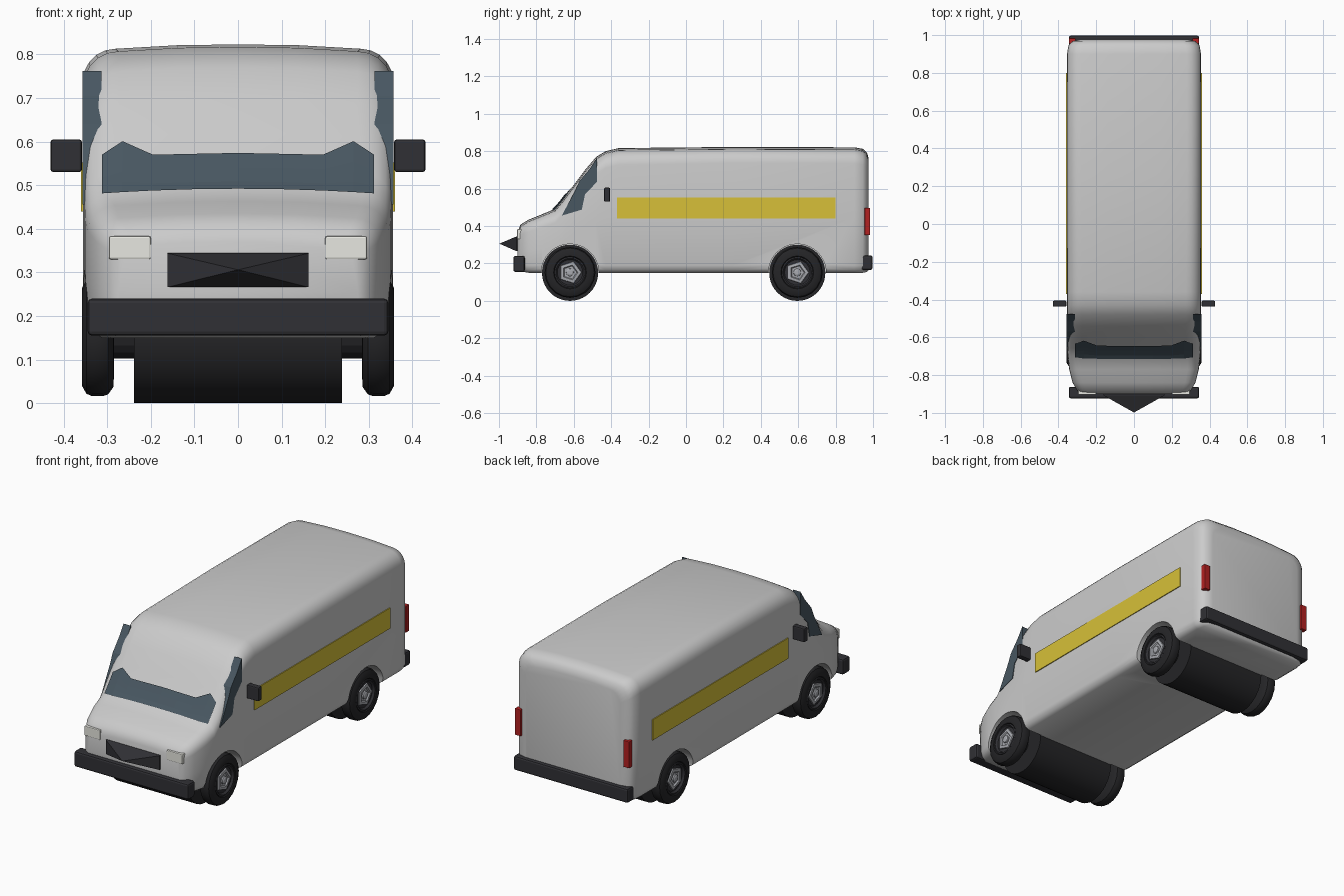
import bpy, bmesh, math
from mathutils import Vector
from mathutils.bvhtree import BVHTree

if "Cube" in bpy.data.objects:
    bpy.data.objects.remove(bpy.data.objects["Cube"])


def mat(name, r, g, b):
    m = bpy.data.materials.new(name)
    m.diffuse_color = (r, g, b, 1)
    m.use_nodes = True
    m.node_tree.nodes["Principled BSDF"].inputs["Base Color"].default_value = m.diffuse_color
    return m


DARK = mat("dark_plastic", 0.03, 0.03, 0.035)
RUBBER = mat("rubber", 0.018, 0.018, 0.02)
GLASS = mat("glass", 0.065, 0.095, 0.12)
YELLOW = mat("yellow", 0.68, 0.53, 0.04)
RED = mat("red", 0.45, 0.015, 0.015)
LAMP = mat("lamp", 0.8, 0.8, 0.75)
METAL = mat("metal", 0.4, 0.41, 0.44)


def make(name, verts, faces, m=None, smooth=None):
    me = bpy.data.meshes.new(name)
    me.from_pydata([tuple(v) for v in verts], [], faces)
    bm = bmesh.new()
    bm.from_mesh(me)
    bmesh.ops.recalc_face_normals(bm, faces=bm.faces)
    bm.to_mesh(me)
    bm.free()
    ob = bpy.data.objects.new(name, me)
    bpy.context.collection.objects.link(ob)
    if m:
        me.materials.append(m)
    if smooth:
        smooth_by(ob, smooth)
    return ob


def select(ob):
    bpy.ops.object.select_all(action='DESELECT')
    ob.select_set(True)
    bpy.context.view_layer.objects.active = ob


def smooth_by(ob, deg):
    select(ob)
    bpy.ops.object.shade_smooth_by_angle(angle=math.radians(deg))


def loft(name, rings, m=None, smooth=None):
    n = len(rings[0])
    faces = [(i * n + j, i * n + (j + 1) % n, (i + 1) * n + (j + 1) % n, (i + 1) * n + j)
             for i in range(len(rings) - 1) for j in range(n)]
    faces += [tuple(range(n)), tuple(range((len(rings) - 1) * n, len(rings) * n))]
    return make(name, [v for r in rings for v in r], faces, m, smooth)


def box(name, x, y, z, m, bevel=0.0):
    ob = loft(name, [[(a, y[0], z[0]), (a, y[1], z[0]), (a, y[1], z[1]), (a, y[0], z[1])] for a in x], m)
    if bevel:
        b = ob.modifiers.new("bevel", 'BEVEL')
        b.width = bevel
        b.segments = 2
    return ob


def lathe_x(name, profile, y, z, side=1, seg=24, m=None, smooth=None, phase=0.0):
    # profile holds (x, radius) pairs, spun around an axle along x
    rings = [[(side * x, y + r * math.cos(phase + math.tau * k / seg),
               z + r * math.sin(phase + math.tau * k / seg)) for k in range(seg)] for x, r in profile]
    return loft(name, rings, m, smooth)


# Body: rounded cross-sections along y as (y, bottom, top, half width, corner radius)
stations = [(-0.90, 0.18, 0.37, 0.275, 0.04), (-0.885, 0.158, 0.408, 0.30, 0.045),
            (-0.84, 0.15, 0.435, 0.325, 0.055), (-0.77, 0.15, 0.463, 0.343, 0.06),
            (-0.70, 0.15, 0.492, 0.35, 0.065), (-0.66, 0.15, 0.54, 0.352, 0.07),
            (-0.60, 0.15, 0.62, 0.353, 0.075), (-0.54, 0.15, 0.70, 0.354, 0.08),
            (-0.48, 0.15, 0.77, 0.355, 0.08), (-0.43, 0.15, 0.80, 0.355, 0.08),
            (-0.36, 0.15, 0.817, 0.355, 0.08), (0.25, 0.15, 0.823, 0.356, 0.075),
            (0.90, 0.15, 0.821, 0.355, 0.075), (0.945, 0.15, 0.813, 0.347, 0.075),
            (0.968, 0.155, 0.793, 0.325, 0.07), (0.977, 0.165, 0.76, 0.285, 0.06)]


def section(y, zb, zt, hw, r):
    half = [(hw - 0.03, zb), (hw - 0.008, zb + 0.015), (hw, zb + 0.04), (hw, (zb + zt - r) / 2)]
    half += [(hw - r + r * math.cos(a), zt - 0.01 - r + r * math.sin(a))
             for a in [math.pi / 2 * k / 5 for k in range(6)]]
    half += [((hw - r) / 2, zt - 0.002)]
    return [(x, y, z) for x, z in half] + [(0, y, zt)] + [(-x, y, z) for x, z in reversed(half)]


body = loft("body", [section(*s) for s in stations])
bm = bmesh.new()
bm.from_mesh(body.data)
bmesh.ops.triangulate(bm, faces=bm.faces)
tree = BVHTree.FromBMesh(bm)
bm.free()

# Wheel arches cut into the body
AXLES = (("front", -0.62), ("rear", 0.595))
for end, y in AXLES:
    for side in (-1, 1):
        cutter = lathe_x("arch_cutter", [(0.235, 0.154), (0.45, 0.154)], y, 0.15, side, 40)
        cutter.hide_render = True
        mod = body.modifiers.new("arch", 'BOOLEAN')
        mod.operation = 'DIFFERENCE'
        mod.solver = 'EXACT'
        mod.object = cutter
        select(body)
        bpy.ops.object.modifier_apply(modifier=mod.name)
        bpy.data.objects.remove(cutter)
smooth_by(body, 40)

# Axle housings and wheels
for end, y in AXLES:
    lathe_x(end + "_axle_housing", [(-0.238, 0.15), (0.238, 0.15)], y, 0.15, 1, 40, RUBBER, 30)
    for side, tag in ((-1, "left"), (1, "right")):
        n = f"{end}_{tag}_"
        lathe_x(n + "tire", [(0.284, 0.08), (0.286, 0.115), (0.298, 0.132), (0.31, 0.136), (0.335, 0.136),
                             (0.348, 0.13), (0.358, 0.112), (0.358, 0.088), (0.345, 0.08)],
                y, 0.152, side, 20, RUBBER, 35)
        lathe_x(n + "rim", [(0.33, 0.083), (0.355, 0.083), (0.357, 0.076), (0.346, 0.068)],
                y, 0.152, side, 24, DARK, 30)
        lathe_x(n + "spoke_plate", [(0.34, 0.064), (0.352, 0.06), (0.354, 0.042), (0.347, 0.036)],
                y, 0.152, side, 5, METAL)
        lathe_x(n + "hub", [(0.34, 0.022), (0.354, 0.02), (0.358, 0.012)], y, 0.152, side, 12, METAL)
        # Inner connection from the wheel to the housing
        lathe_x(n + "stub_axle", [(0.23, 0.05), (0.29, 0.05)], y, 0.152, side, 16, RUBBER)

# Windshield draped over the sloping front
cols = [-0.312, -0.265, -0.195, -0.1, 0, 0.1, 0.195, 0.265, 0.312]
tops = [0.567, 0.598, 0.567, 0.569, 0.571, 0.569, 0.567, 0.598, 0.567]
verts, faces, rows = [], [], 6
for x, top in zip(cols, tops):
    low = 0.489 - 0.11 * x * x
    for k in range(rows):
        z = low + (top - low) * k / (rows - 1)
        hit = tree.ray_cast(Vector((x, -2, z)), Vector((0, 1, 0)))[0]
        verts.append((x, (hit.y if hit else -0.6) - 0.008, z + 0.003))
for i in range(len(cols) - 1):
    for k in range(rows - 1):
        a = i * rows + k
        faces.append((a, a + rows, a + rows + 1, a + 1))
make("windshield", verts, faces, GLASS)

# Side parts mirrored left and right
pane = [(-0.664, 0.456), (-0.557, 0.488), (-0.54, 0.57), (-0.477, 0.635),
        (-0.477, 0.762), (-0.515, 0.705), (-0.57, 0.64), (-0.592, 0.59)]
for s, tag in ((-1, "left"), (1, "right")):
    def span(a, b):
        return tuple(sorted((s * a, s * b)))
    loft(tag + "_side_window", [[(s * x, y, z) for y, z in pane] for x in (0.313, 0.357)], GLASS)
    box(tag + "_stripe", span(0.34, 0.36), (-0.37, 0.8), (0.44, 0.552), YELLOW)
    box(tag + "_mirror", span(0.358, 0.43), (-0.438, -0.406), (0.53, 0.605), DARK, 0.006)
    box(tag + "_headlight", span(0.2, 0.296), (-0.903, -0.865), (0.33, 0.383), LAMP, 0.004)
    box(tag + "_taillight", span(0.31, 0.345), (0.955, 0.984), (0.352, 0.497), RED, 0.003)

# Bumpers
box("front_bumper", (-0.345, 0.345), (-0.923, -0.862), (0.155, 0.24), DARK, 0.01)
box("rear_bumper", (-0.345, 0.345), (0.935, 0.997), (0.165, 0.243), DARK, 0.01)

# Grille with a pointed centre
base = [(x, z) for x, z in ((-0.162, 0.266), (0.162, 0.266), (0.162, 0.344), (-0.162, 0.344))]
verts = [(x, y, z) for y in (-0.88, -0.907) for x, z in base] + [(0, -0.998, 0.306)]
make("grille", verts, [(0, 1, 2, 3)] + [(i, (i + 1) % 4, 4 + (i + 1) % 4, 4 + i) for i in range(4)]
     + [(4 + i, 4 + (i + 1) % 4, 8) for i in range(4)], DARK)
